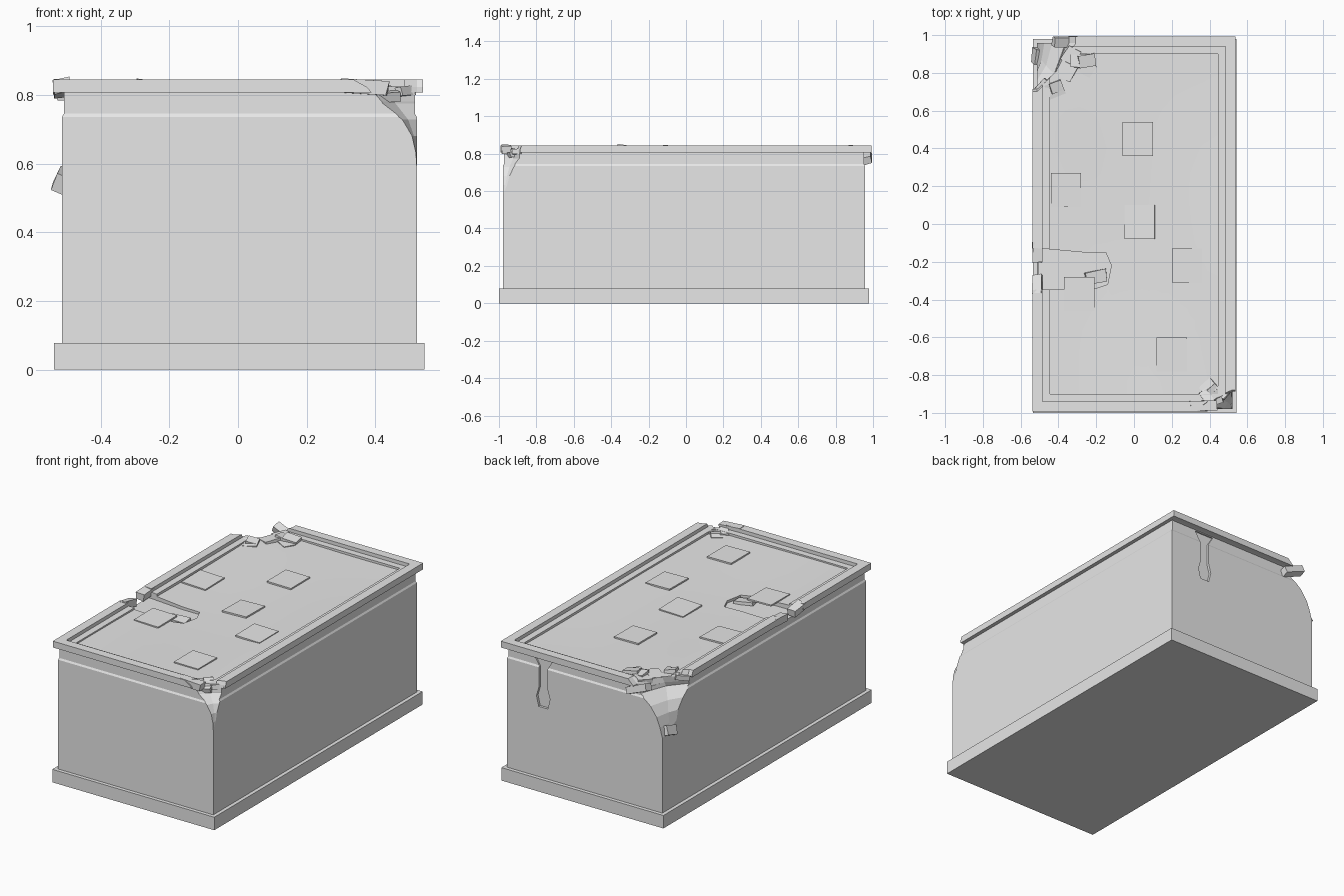
import bpy, bmesh, math, random
from mathutils import Euler, Vector

random.seed(4)
cube = bpy.data.objects.get("Cube")
if cube:
    bpy.data.objects.remove(cube, do_unlink=True)

grey = (0.8, 0.8, 0.8, 1)
stone = bpy.data.materials.new("plain grey stone")
stone.use_nodes = True
stone.diffuse_color = grey
stone.node_tree.nodes["Principled BSDF"].inputs["Base Color"].default_value = grey


def finish(name, bm):
    bmesh.ops.recalc_face_normals(bm, faces=bm.faces)
    mesh = bpy.data.meshes.new(name)
    bm.to_mesh(mesh)
    bm.free()
    mesh.materials.append(stone)
    obj = bpy.data.objects.new(name, mesh)
    bpy.context.collection.objects.link(obj)
    return obj


def loft(name, sections, closed=False):
    """Skin a stack of sections; cap the ends or join last to first."""
    bm = bmesh.new()
    rows = [[bm.verts.new(point) for point in section] for section in sections]
    pairs = list(zip(rows, rows[1:]))
    if closed:
        pairs.append((rows[-1], rows[0]))
    else:
        bm.faces.new(rows[0])
        bm.faces.new(rows[-1])
    for lower, upper in pairs:
        for i in range(len(lower)):
            bm.faces.new((lower[i - 1], lower[i], upper[i], upper[i - 1]))
    return finish(name, bm)


def rect(centre, half_x, half_y, z):
    corners = ((-1, -1), (1, -1), (1, 1), (-1, 1))
    return [(centre[0] + sx * half_x, centre[1] + sy * half_y, z) for sx, sy in corners]


def moulding(name, centre, half, profile, closed=False):
    """Rectangular moulding from (inset, height) pairs."""
    sections = [rect(centre, half[0] - inset, half[1] - inset, z) for inset, z in profile]
    return loft(name, sections, closed)


def chunk(name, position, size, turn):
    """Block of masonry with irregular corners."""
    bm = bmesh.new()
    bmesh.ops.create_cube(bm, size=1)
    for vert in bm.verts:
        corner = Vector(c * s * random.uniform(0.85, 1) for c, s in zip(vert.co, size))
        corner.rotate(Euler(turn))
        vert.co = corner + Vector(position)
    finish(name, bm)


def scatter(name, centre, spread, count):
    """Small loose rubble around a broken edge."""
    for _ in range(count):
        position = [c + random.uniform(-s, s) for c, s in zip(centre, spread)]
        size = [random.uniform(0.05, 0.1), random.uniform(0.05, 0.1), 0.03]
        tilt = [random.uniform(-0.2, 0.2) for _ in "xy"]
        chunk(name, position, size, (*tilt, random.uniform(-1, 1)))


def cut(targets, cutter):
    cutter.hide_render = True
    for obj in targets:
        mod = obj.modifiers.new("break", "BOOLEAN")
        mod.operation = "DIFFERENCE"
        mod.solver = "EXACT"
        mod.object = cutter
        bpy.context.view_layer.objects.active = obj
        bpy.ops.object.modifier_apply(modifier=mod.name)
    bpy.data.objects.remove(cutter, do_unlink=True)


def break_corner(targets, side, end, bottom, reach, power):
    """Hollow a wall corner, wider towards the roof."""
    corner_x, corner_y = middle[0] + side * wall_half[0], middle[1] + end * wall_half[1]
    sections = []
    steps = 6
    out = 0.2
    for step in range(steps + 1):
        t = max(step, 0.1) / steps
        ragged = 1 + 0.15 * math.sin(step * 2)
        a, b = [r * t ** p * ragged for r, p in zip(reach, power)]
        shape = [(-a, 0), (-a * 0.6, -b * 0.6), (0, -b), (out, -b), (out, out), (-a, out)]
        z = bottom + (0.87 - bottom) * step / steps
        sections.append([(corner_x + side * u, corner_y + end * v, z) for u, v in shape])
    cut(targets, loft("corner_cutter", sections))


# Plinth, walls with a set-back frieze, and cornice with parapet and inner step
middle = (0.004, -0.011)
wall_half = (0.517, 0.968)
frieze = 0.006
roof_base = 0.78
rim, ledge, soffit, step_z = 0.053, 0.092, 0.807, 0.824
cornice_top = 0.845
moulding("plinth", middle, (0.539, 0.99), [(0, 0), (0, 0.078)])
walls = moulding("walls", middle, wall_half,
                 [(0, 0.07), (0, 0.735), (frieze, 0.745), (frieze, roof_base)])
cornice = moulding("cornice", (0, 0), (0.538, 0.992),
                   [(0, soffit), (0, cornice_top), (rim, cornice_top), (rim, step_z),
                    (ledge, step_z), (ledge, 0.8), (rim / 2, soffit)], closed=True)


# Gently sagging roof
def roof_z(x, y):
    sag = math.cos(x * 3) * math.cos(y * 1.6)
    return 0.814 - 0.012 * max(sag, 0) + 0.003 * math.sin(5 * x + 4 * y)


bm = bmesh.new()
bmesh.ops.create_cube(bm, size=2)
bmesh.ops.subdivide_edges(bm, edges=bm.edges[:], cuts=13, use_grid_fill=True)
for vert in bm.verts:
    x, y = [m + c * (h - frieze) for m, c, h in zip(middle, vert.co, wall_half)]
    height = (vert.co.z + 1) / 2
    vert.co = (x, y, roof_base + (roof_z(x, y) - roof_base) * height)
roof = finish("roof", bm)
roof.select_set(True)
bpy.context.view_layer.objects.active = roof
bpy.ops.object.shade_smooth_by_angle(angle=math.radians(30))
roof.select_set(False)

# Two broken corners
shell = [walls, roof, cornice]
break_corner(shell, 1, -1, 0.585, (0.25, 0.12), (2.5, 1))
break_corner(shell, -1, 1, 0.53, (0.25, 0.29), (1.6, 0.5))

# Collapsed roof pocket opening through the side parapet
pocket = [(-0.6, -0.12), (-0.27, -0.15), (-0.15, -0.15), (-0.12, -0.22),
          (-0.14, -0.32), (-0.2, -0.34), (-0.6, -0.35)]
cut([roof, cornice], loft("pocket_cutter", [
    [(x, y, z) for x, y in pocket] for z in (roof_base + frieze, 0.9)]))

# Worn streak in the back wall
streak = [(0.5, 0.03), (0.56, 0.045), (0.62, 0.028), (0.74, 0.028), (0.8, 0.065)]
cut([walls, roof], loft("streak_cutter", [
    rect((0.28, 1), width, 0.058, z) for z, width in streak]))

# Loose roof sheets
for x, y, tilt in [(0.02, 0.45, 0.01), (-0.36, 0.18, 0.03), (0.03, 0.01, -0.03),
                   (0.28, -0.22, 0.02), (0.2, -0.69, 0.01), (-0.29, -0.37, 0.02)]:
    sheet = moulding("roof_sheet", (0, 0), (0.08, 0.09), [(0, 0), (0, 0.009)])
    sheet.location = (x, y, roof_z(x, y))
    sheet.rotation_euler = (tilt / 2, tilt, 0)

# Large broken masonry
slab = (0.15, 0.055, 0.045)
chunk("front_parapet_slab", (0.365, -0.962, 0.823), slab, (0, 0.07, 0.03))
chunk("back_parapet_slab", (-0.36, 0.965, 0.79), slab, (0.25, 0.4, 0))
chunk("fallen_wall_block", (-0.51, 0.89, 0.55), (0.05, 0.09, 0.06), (0.3, 0.4, 0))
for y, tilt in ((-0.15, 0.06), (-0.32, -0.15)):
    chunk("side_parapet_block", (-0.512, y, 0.82), (0.055, 0.11, 0.045), (tilt, tilt, 0))
chunk("pocket_floor_slab", (-0.2, -0.28, 0.793), (0.12, 0.07, 0.02), (0.1, 0.08, 0.2))

# Small rubble
scatter("front_rubble", (0.42, -0.87, 0.805), (0.06, 0.05, 0.01), 5)
scatter("back_rubble", (-0.31, 0.84, 0.815), (0.06, 0.06, 0.01), 5)
scatter("side_rubble", (-0.43, 0.73, 0.81), (0.06, 0.02, 0.01), 3)
